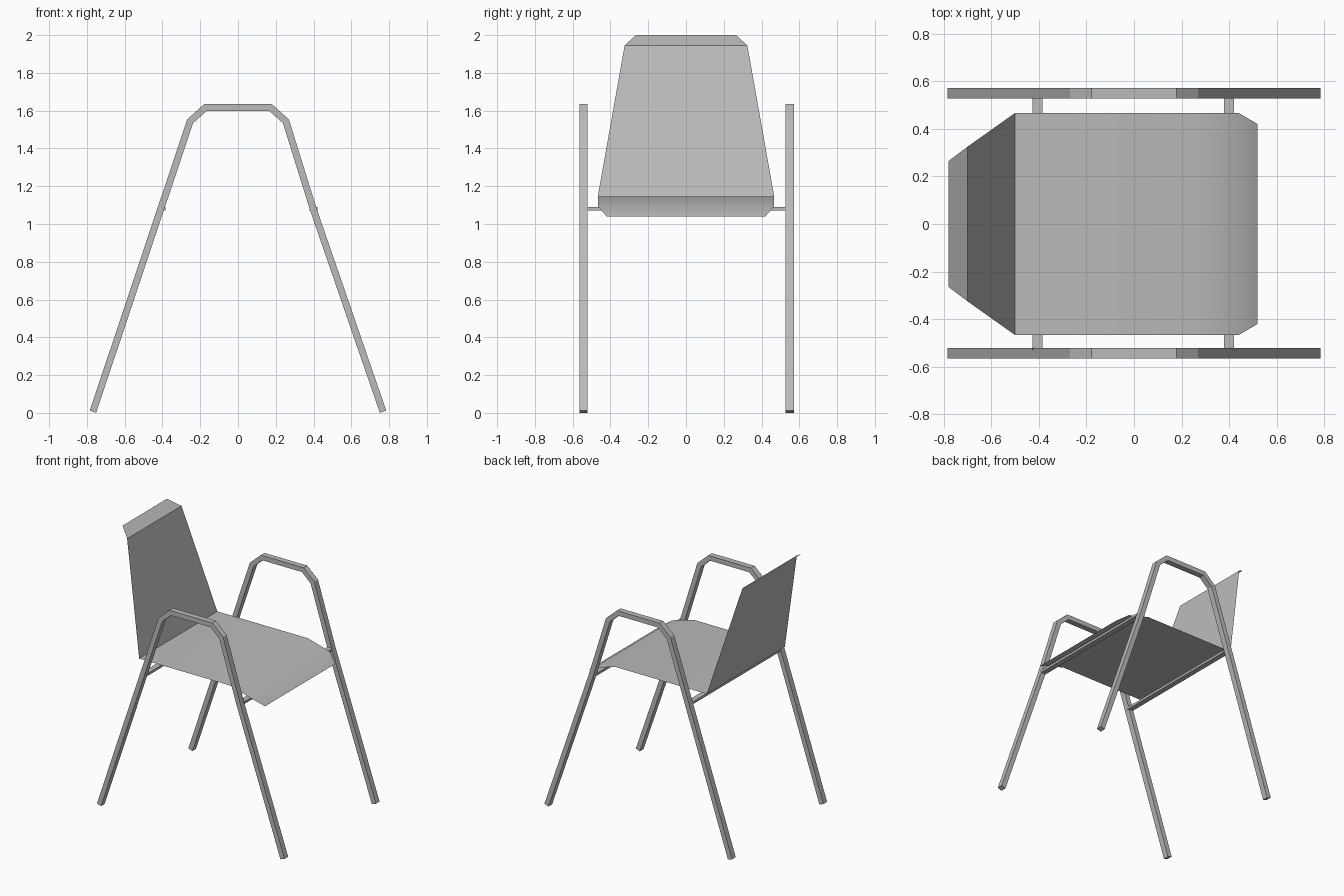
import bpy, bmesh, math
from mathutils import Vector

cube = bpy.data.objects.get("Cube")
if cube:
    bpy.data.objects.remove(cube, do_unlink=True)

# One plain grey for the whole chair
grey = bpy.data.materials.new("plain_grey")
grey.use_nodes = True
grey.diffuse_color = (0.5, 0.5, 0.5, 1)
grey.node_tree.nodes["Principled BSDF"].inputs["Base Color"].default_value = (0.5, 0.5, 0.5, 1)


def finish(name, bm, recalc=True):
    if recalc:
        bmesh.ops.recalc_face_normals(bm, faces=bm.faces)
    mesh = bpy.data.meshes.new(name)
    bm.to_mesh(mesh)
    bm.free()
    mesh.materials.append(grey)
    obj = bpy.data.objects.new(name, mesh)
    bpy.context.collection.objects.link(obj)
    return obj


def square_tube(name, path, y, size, depth):
    """Sweep a rectangular section along an (x, z) path with mitred bends."""
    bm = bmesh.new()
    pts = [Vector(p) for p in path]
    rings = []
    for i, p in enumerate(pts):
        before = (p - pts[i - 1]).normalized() if i else None
        after = (pts[i + 1] - p).normalized() if i < len(pts) - 1 else None
        before, after = before or after, after or before
        tangent = (before + after).normalized()
        side = Vector((-tangent.y, tangent.x)) * size / 2 / tangent.dot(before)
        rings.append([bm.verts.new((p.x + s * side.x, y + t * depth / 2, p.y + s * side.y))
                      for s, t in ((-1, -1), (1, -1), (1, 1), (-1, 1))])
    for a, b in zip(rings, rings[1:]):
        for k in range(4):
            bm.faces.new((a[k], a[k - 1], b[k - 1], b[k]))
    bm.faces.new(rings[0])
    bm.faces.new(rings[-1])
    return finish(name, bm)


# Side frames: two splayed legs joined by an armrest
frame_path = [(-0.768, 0.006), (-0.254, 1.543), (-0.172, 1.617), (0.172, 1.617),
              (0.254, 1.543), (0.398, 1.08), (0.768, 0.006)]
for name, y in (("right_side_frame", -0.543), ("left_side_frame", 0.549)):
    square_tube(name, frame_path, y, 0.036, 0.044)

# Cross rails under the seat
for name, x in (("rear_rail", -0.405), ("front_rail", 0.4)):
    square_tube(name, [(x - 0.021, 1.08), (x + 0.021, 1.08)], 0.0, 0.018, 1.06)

# Seat and backrest: one bent sheet, given as x, z, half width
sheet = [(-0.78, 2.0, 0.265), (-0.70, 1.945, 0.325), (-0.50, 1.146, 0.467),
         (0.26, 1.146, 0.467), (0.44, 1.095, 0.467), (0.52, 1.04, 0.42)]
bm = bmesh.new()
rows = [[bm.verts.new((x, s * w, z)) for s in (-1, 1)] for x, z, w in sheet]
for a, b in zip(rows, rows[1:]):
    bm.faces.new((a[0], b[0], b[1], a[1]))
seat = finish("seat_and_backrest", bm, recalc=False)
bpy.ops.object.select_all(action='DESELECT')
seat.select_set(True)
bpy.context.view_layer.objects.active = seat
bpy.ops.object.shade_smooth_by_angle(angle=math.radians(30))
